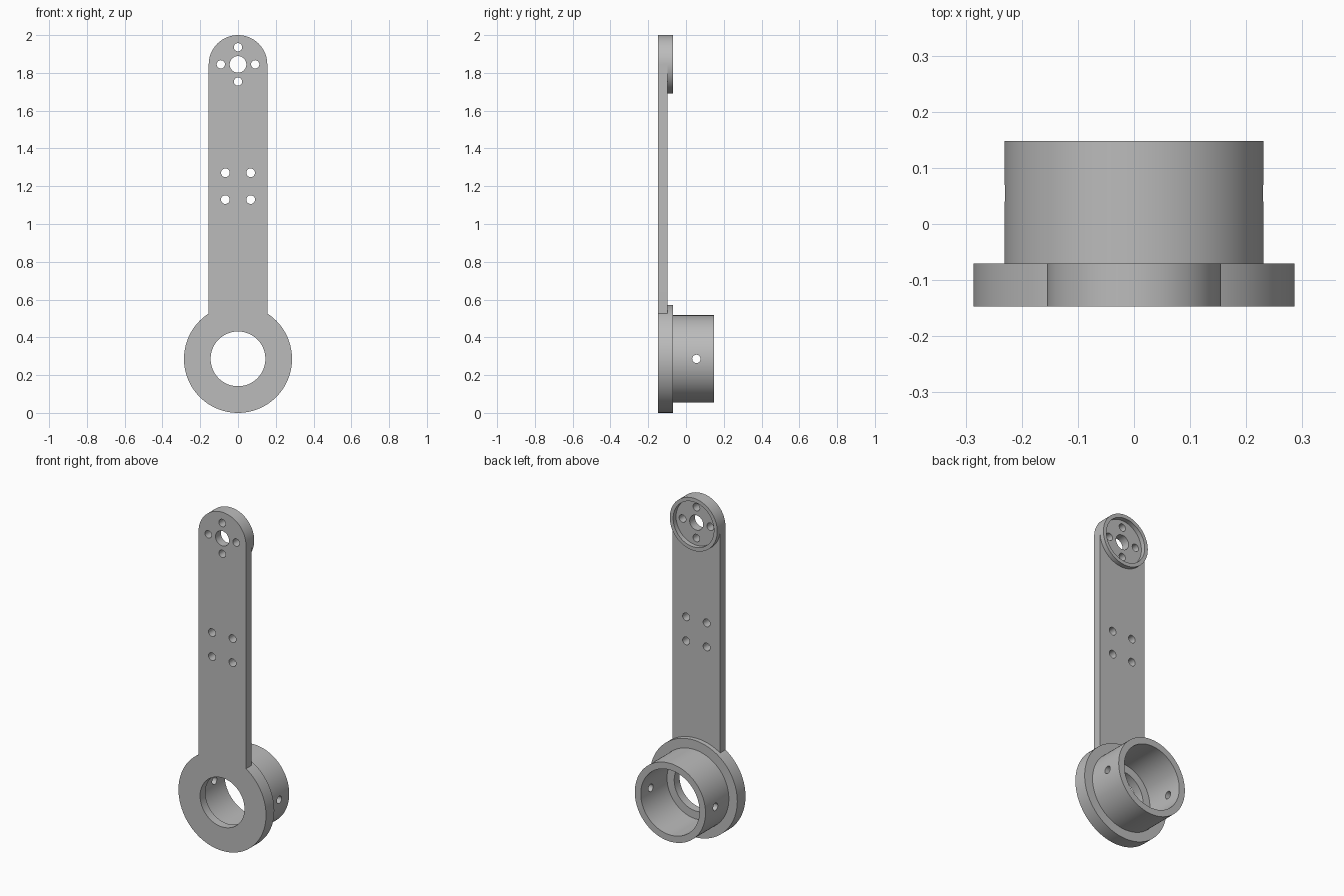
import bpy, math
from mathutils import Matrix, Vector

cube = bpy.data.objects.get("Cube")
if cube:
    bpy.data.objects.remove(cube, do_unlink=True)

# Main dimensions
FRONT, ARM_BACK, RIM_BACK, TUBE_BACK = -0.147, -0.097, -0.07, 0.148
COLLAR_Z, CAP_Z = 0.286, 1.845
HALF_WIDTH = 0.155

grey = bpy.data.materials.new("light grey")
grey.use_nodes = True
colour = (0.5, 0.5, 0.5, 1)
grey.diffuse_color = colour
grey.node_tree.nodes["Principled BSDF"].inputs["Base Color"].default_value = colour


def cylinder(name, x, z, radius, y0, y1, sides=96):
    """Round bar along y."""
    bpy.ops.mesh.primitive_cylinder_add(vertices=sides, radius=radius, depth=y1 - y0)
    ob = bpy.context.object
    ob.name = name
    ob.data.transform(Matrix.Translation((x, (y0 + y1) / 2, z))
                      @ Matrix.Rotation(math.pi / 2, 4, 'X'))
    return ob


def combine(target, tool, operation):
    """Apply one boolean and remove the tool."""
    mod = target.modifiers.new("combine", 'BOOLEAN')
    mod.operation, mod.solver, mod.object = operation, 'EXACT', tool
    bpy.context.view_layer.objects.active = target
    bpy.ops.object.modifier_apply(modifier=mod.name)
    bpy.data.objects.remove(tool, do_unlink=True)


# Flat bar between the collar and the end cap
bottom = COLLAR_Z + 0.21
bpy.ops.mesh.primitive_cube_add(size=1)
arm = bpy.context.object
arm.name = "lever_arm"
size = Vector((2 * HALF_WIDTH, ARM_BACK - FRONT, CAP_Z - bottom))
arm.data.transform(Matrix.Translation((0, (FRONT + ARM_BACK) / 2, (bottom + CAP_Z) / 2))
                   @ Matrix.Diagonal(size).to_4x4())

# Collar flange, its tube and the round end cap
solids = [
    cylinder("flange", 0, COLLAR_Z, 0.286, FRONT, RIM_BACK, 128),
    cylinder("tube", 0, COLLAR_Z, 0.231, FRONT + 0.02, TUBE_BACK, 128),
    cylinder("end_cap", 0, CAP_Z, HALF_WIDTH, FRONT, RIM_BACK),
]
for solid in solids:
    combine(arm, solid, 'UNION')

# Stepped bore, cap recess and cap centre hole
cutters = [
    cylinder("front_bore", 0, COLLAR_Z, 0.145, -0.3, 0.3),
    cylinder("tube_bore", 0, COLLAR_Z, 0.192, ARM_BACK, 0.3),
    cylinder("cap_recess", 0, CAP_Z, 0.133, ARM_BACK, 0.3),
    cylinder("cap_centre_hole", 0, CAP_Z, 0.044, -0.3, 0.3, 48),
]
# Screw holes around the cap centre
for dx, dz in ((1, 0), (-1, 0), (0, 1), (0, -1)):
    cutters.append(cylinder("cap_hole", dx * 0.091, CAP_Z + dz * 0.091, 0.022, -0.3, 0.3, 32))
# Square of screw holes in the middle of the arm
for sx in (-1, 1):
    for sz in (-1, 1):
        cutters.append(cylinder("arm_hole", sx * 0.067, 1.2 + sz * 0.071, 0.023, -0.3, 0.3, 32))
# Cross hole through both sides of the tube
cross = cylinder("cross_hole", 0, 0, 0.022, -0.4, 0.4, 32)
cross.data.transform(Matrix.Translation((0, 0.055, COLLAR_Z))
                     @ Matrix.Rotation(math.pi / 2, 4, 'Z'))
cutters.append(cross)
for cutter in cutters:
    combine(arm, cutter, 'DIFFERENCE')

# Finish
arm.data.materials.clear()
arm.data.materials.append(grey)
bpy.ops.object.select_all(action='DESELECT')
arm.select_set(True)
bpy.context.view_layer.objects.active = arm
bpy.ops.object.shade_smooth_by_angle(angle=math.radians(30))
